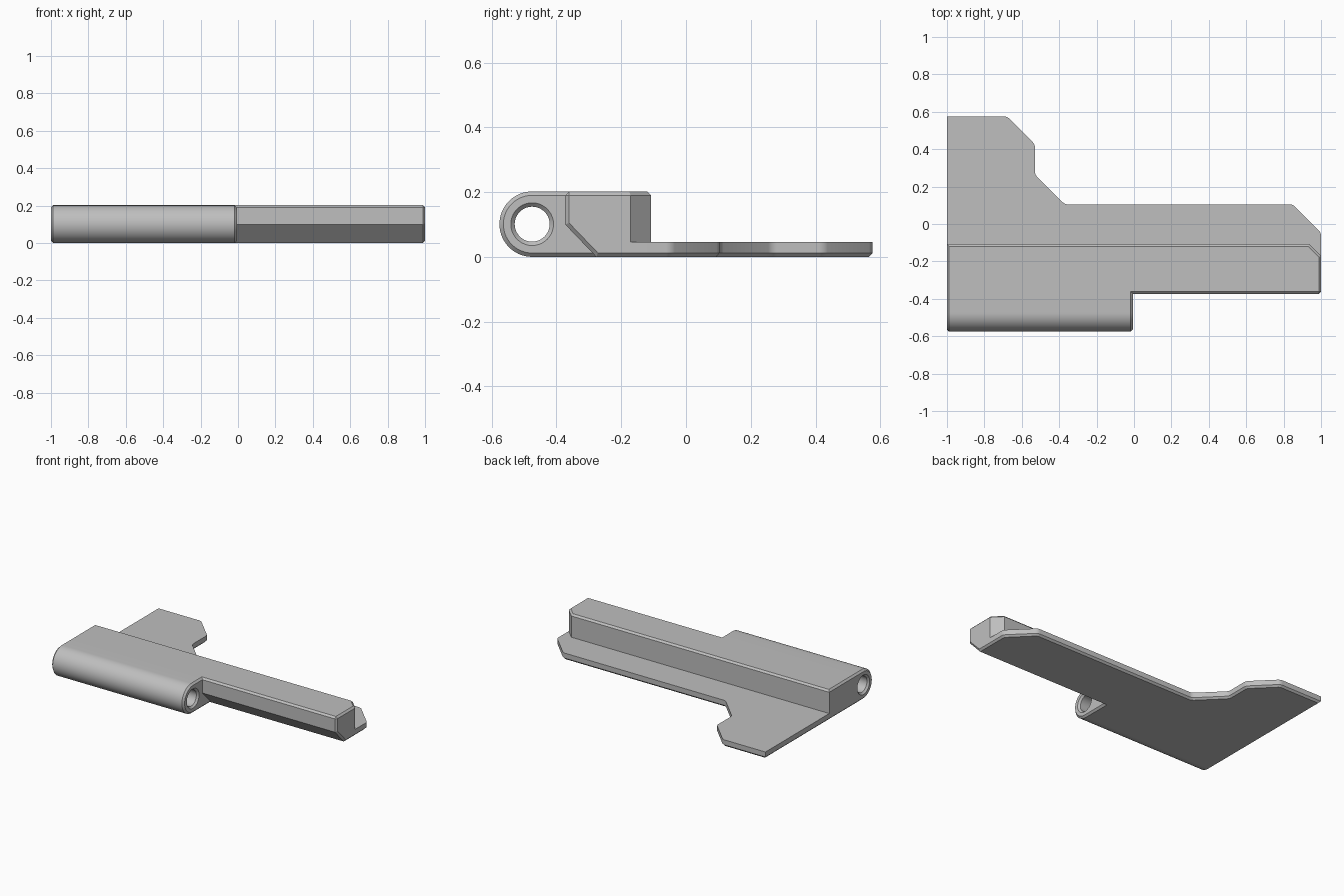
import bpy
import bmesh
from math import sin, cos, pi

if "Cube" in bpy.data.objects:
    bpy.data.objects.remove(bpy.data.objects["Cube"], do_unlink=True)

HEIGHT = 0.202
R = HEIGHT / 2          # barrel radius
PIN_Y = -0.475          # hinge axis
CH = 0.012              # chamfer on outer edges
FRONT, REAR = -0.373, -0.108
EPS = 1e-4

grey = bpy.data.materials.new("plain grey")
grey.use_nodes = True
grey.diffuse_color = (0.52, 0.52, 0.52, 1)
grey.node_tree.nodes["Principled BSDF"].inputs["Base Color"].default_value = (0.52, 0.52, 0.52, 1)


def prism(points, shift):
    """Extrude a closed outline along the shift vector."""
    bm = bmesh.new()
    face = bm.faces.new([bm.verts.new(p) for p in points])
    new = bmesh.ops.extrude_face_region(bm, geom=[face])["geom"]
    bmesh.ops.translate(bm, vec=shift, verts=[v for v in new if isinstance(v, bmesh.types.BMVert)])
    bmesh.ops.recalc_face_normals(bm, faces=bm.faces[:])
    return bm


def bevel(bm, rule, offset, segments=1):
    """Bevel each edge whose two end points satisfy the rule."""
    edges = [e for e in bm.edges if rule(e.verts[0].co, e.verts[1].co)]
    bmesh.ops.bevel(bm, geom=edges, offset=offset, offset_type='OFFSET' if segments == 1 else 'WIDTH',
                    segments=segments, profile=0.5, affect='EDGES', clamp_overlap=False)


def finish(bm, name):
    bmesh.ops.recalc_face_normals(bm, faces=bm.faces[:])
    mesh = bpy.data.meshes.new(name)
    bm.to_mesh(mesh)
    bm.free()
    mesh.materials.append(grey)
    obj = bpy.data.objects.new(name, mesh)
    bpy.context.collection.objects.link(obj)
    return obj


def vertical(a, b):
    return abs(a.x - b.x) < EPS and abs(a.y - b.y) < EPS


def both(a, b, axis, value):
    return abs(a[axis] - value) < EPS and abs(b[axis] - value) < EPS


# Raised bar with an undercut front, cut rear corner and chamfered ends
profile = [(FRONT, HEIGHT), (REAR, HEIGHT), (REAR, 0), (-0.277, 0), (FRONT, 0.1)]
bm = prism([(-1, y, z) for y, z in profile], (2, 0, 0))
bevel(bm, lambda a, b: vertical(a, b) and a.x > 0 and a.y > -0.2, 0.063)
bevel(bm, lambda a, b: both(a, b, 2, HEIGHT)
      or ((both(a, b, 0, 1) or both(a, b, 0, -1)) and not (vertical(a, b) and a.y > -0.2)), CH)
bar = finish(bm, "raised_bar")

# Hinge barrel with its web running back into the bar
END = -0.006
arc = [(PIN_Y - R * sin(pi * i / 28), R - R * cos(pi * i / 28)) for i in range(29)]
outline = arc + [(-0.2, HEIGHT), (-0.2, 0)]
bm = prism([(-1, y, z) for y, z in outline], (1 + END, 0, 0))
bevel(bm, lambda a, b: (both(a, b, 0, -1) or both(a, b, 0, END)) and not both(a, b, 1, -0.2), CH)
barrel = finish(bm, "hinge_barrel")

# Thin mounting plate with rounded corners and a chamfered underside
shape = [(-1, -0.25), (-1, 0.576), (-0.68, 0.576), (-0.53, 0.426), (-0.53, 0.265),
         (-0.37, 0.105), (0.849, 0.105), (1, -0.046), (1, -0.25)]
bm = prism([(x, y, 0) for x, y in shape], (0, 0, 0.046))
bevel(bm, lambda a, b: vertical(a, b) and a.x > -0.99 and a.y > -0.2, 0.028, 4)
bevel(bm, lambda a, b: both(a, b, 2, 0), CH)
plate = finish(bm, "mounting_plate")

# Pin hole cutter, flared at both mouths
bm = bmesh.new()
stations = [(-1.01, 0.076), (-1 + CH, 0.054), (END - CH, 0.054), (END + 0.01, 0.076)]
rings = [[bm.verts.new((x, PIN_Y + r * cos(2 * pi * k / 40), R + r * sin(2 * pi * k / 40)))
          for k in range(40)] for x, r in stations]
for one, two in zip(rings, rings[1:]):
    for k in range(40):
        n = (k + 1) % 40
        bm.faces.new((one[k], one[n], two[n], two[k]))
bm.faces.new(rings[0])
bm.faces.new(rings[-1])
cutter = finish(bm, "pin_hole_cutter")
cutter.hide_render = True

# Merge the parts into one solid leaf, then bore the pin hole
leaf = bar
leaf.name = "hinge_leaf"
bpy.context.view_layer.objects.active = leaf
for part, operation in ((barrel, 'UNION'), (plate, 'UNION'), (cutter, 'DIFFERENCE')):
    mod = leaf.modifiers.new(part.name, 'BOOLEAN')
    mod.operation = operation
    mod.solver = 'EXACT'
    mod.object = part
    bpy.ops.object.modifier_apply(modifier=mod.name)
    bpy.data.objects.remove(part, do_unlink=True)

bpy.ops.object.select_all(action='DESELECT')
leaf.select_set(True)
bpy.ops.object.shade_smooth_by_angle(angle=0.4)
